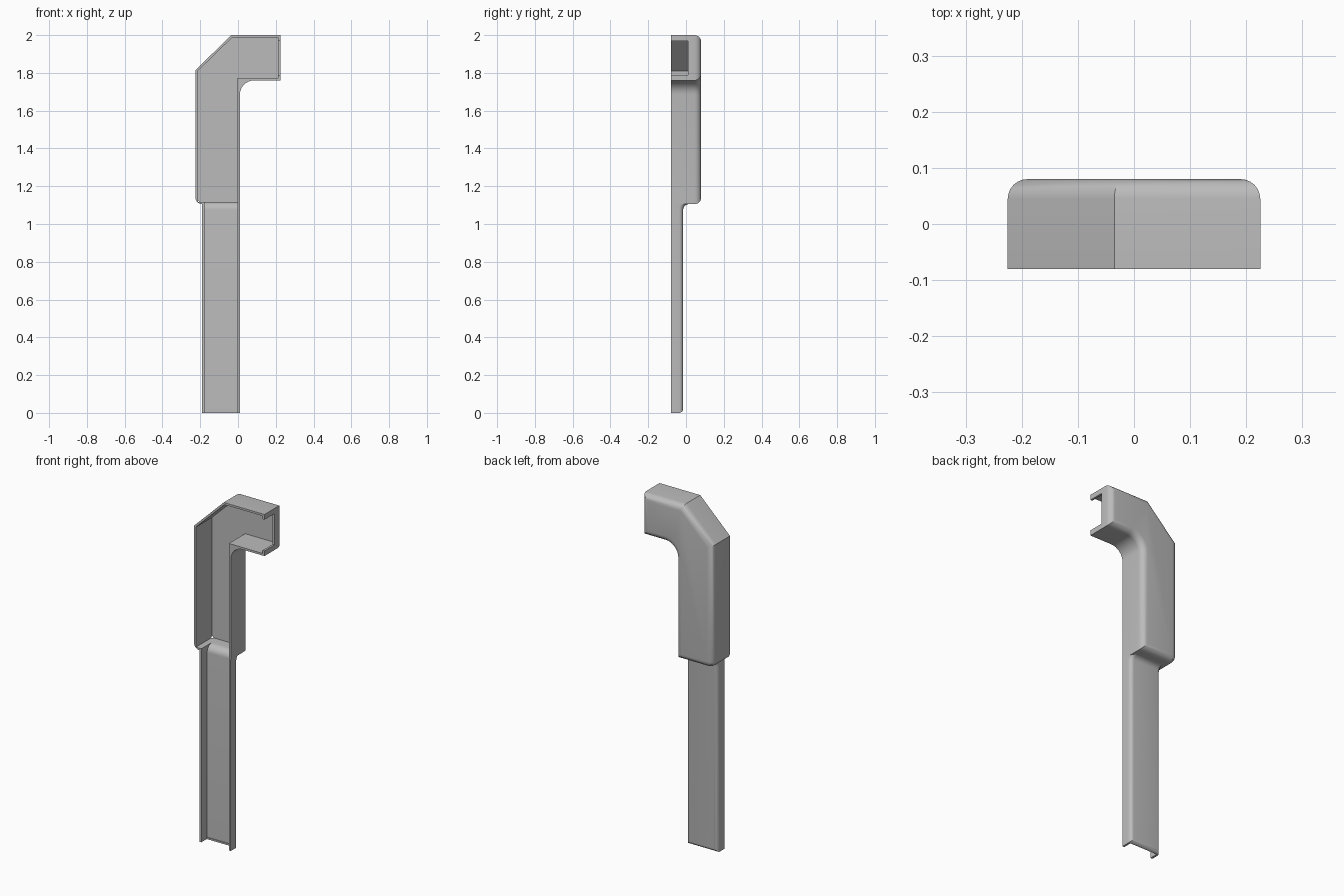
import bpy, bmesh, math
from mathutils import Vector

cube = bpy.data.objects.get("Cube")
if cube:
    bpy.data.objects.remove(cube, do_unlink=True)

grey = bpy.data.materials.new("mid_grey")
grey.use_nodes = True
colour = (0.5, 0.5, 0.5, 1)
grey.diffuse_color = colour
grey.node_tree.nodes["Principled BSDF"].inputs["Base Color"].default_value = colour

WALL = 0.012
FRONT, BACK, LOW_BACK = -0.08, 0.08, -0.015
LEFT, RIGHT, NECK_L, NECK_R = -0.225, 0.225, -0.19, 0.01
STEP_Z, ARM_Z = 1.105, 1.76


def arc(cx, cz, r, start, end, n=8):
    angles = [math.radians(start + (end - start) * i / n) for i in range(n + 1)]
    return [(cx + r * math.cos(a), cz + r * math.sin(a)) for a in angles]


def prism(name, points, axis, lo, hi, radius=0, rounded=None):
    """Extrude an outline along x or y, then round the edges picked by a rule."""
    def place(p, d):
        return Vector((p[0], d, p[1])) if axis == "y" else Vector((d, p[0], p[1]))
    bm = bmesh.new()
    face = bm.faces.new([bm.verts.new(place(p, lo)) for p in points])
    moved = bmesh.ops.extrude_face_region(bm, geom=[face])["geom"]
    shift = place((0, 0), hi - lo)
    bmesh.ops.translate(bm, vec=shift, verts=[v for v in moved if isinstance(v, bmesh.types.BMVert)])
    bmesh.ops.recalc_face_normals(bm, faces=bm.faces)
    if rounded:
        edges = [e for e in bm.edges if rounded(e.verts[0].co, e.verts[1].co)]
        bmesh.ops.bevel(bm, geom=edges, offset=radius, segments=6, profile=0.5,
                        affect="EDGES", clamp_overlap=True)
        bmesh.ops.recalc_face_normals(bm, faces=bm.faces)
    mesh = bpy.data.meshes.new(name)
    bm.to_mesh(mesh)
    bm.free()
    mesh.materials.append(grey)
    obj = bpy.data.objects.new(name, mesh)
    bpy.context.collection.objects.link(obj)
    return obj


def combine(target, other, operation):
    mod = target.modifiers.new(operation.lower(), "BOOLEAN")
    mod.operation, mod.object, mod.solver = operation, other, "EXACT"
    bpy.context.view_layer.objects.active = target
    bpy.ops.object.modifier_apply(modifier=mod.name)
    bpy.data.objects.remove(other, do_unlink=True)


def box(name, x, y, z):
    return prism(name, [(x[0], z[0]), (x[1], z[0]), (x[1], z[1]), (x[0], z[1])], "y", *y)


# Elbow shell: outline with chamfered shoulder and a curved inner corner
elbow = [(LEFT, STEP_Z), (NECK_R, STEP_Z)]
elbow += arc(NECK_R + 0.075, ARM_Z - 0.075, 0.075, 180, 90)
elbow += [(RIGHT, ARM_Z), (RIGHT, 2), (-0.035, 2), (LEFT, 1.815)]


def elbow_edges(a, b):
    back = min(a.y, b.y) > BACK - 0.001
    corner = all(abs(v.x - LEFT) < 0.001 and abs(v.z - STEP_Z) < 0.001 for v in (a, b))
    return back or corner


cover = prism("duct_cover", elbow, "y", FRONT, BACK, 0.035, elbow_edges)


# Shallow lower channel, flaring into the elbow
def channel(grow, bottom):
    y = LOW_BACK - grow
    flare = arc(0.015, STEP_Z - 0.03, 0.03 + grow, 180, 90)
    top = STEP_Z + 0.05
    front = FRONT - (0.05 if grow else 0)
    return [(front, bottom), (y, bottom)] + flare + [(0.015, top), (front, top)]


def channel_edges(a, b):
    sides = abs(a.x - b.x) < 0.001
    back = min(a.y, b.y) > LOW_BACK - 0.001 and max(a.z, b.z) < STEP_Z + 0.001
    return back and (sides or max(a.z, b.z) < 0.001)


lower = prism("lower_channel", channel(0, 0), "x", NECK_L, NECK_R - 0.0004, 0.022, channel_edges)
combine(cover, lower, "UNION")

# Hollow interior, open to the front
w = WALL
inner = [(LEFT + w, STEP_Z + w), (NECK_R - w, STEP_Z + w), (NECK_R - w, ARM_Z + w),
         (RIGHT - w, ARM_Z + w), (RIGHT - w, 2 - w), (-0.03, 2 - w), (LEFT + w, 1.81)]
combine(cover, prism("elbow_hollow", inner, "y", -0.2, BACK - w), "DIFFERENCE")
combine(cover, prism("channel_hollow", channel(w, 0.01), "x", NECK_L + w, NECK_R - w - 0.0004),
        "DIFFERENCE")

# End openings: notch in the arm's end wall, and the open foot
combine(cover, box("arm_opening", (0.2, 0.3), (-0.2, 0.01), (1.79, 1.97)), "DIFFERENCE")
combine(cover, box("foot_opening", (NECK_L + w, NECK_R - w - 0.0004), (-0.2, -0.032), (-0.1, 0.05)),
        "DIFFERENCE")

# Smooth the rounded edges only
bpy.ops.object.select_all(action="DESELECT")
cover.select_set(True)
bpy.context.view_layer.objects.active = cover
bpy.ops.object.shade_smooth_by_angle(angle=math.radians(30))
